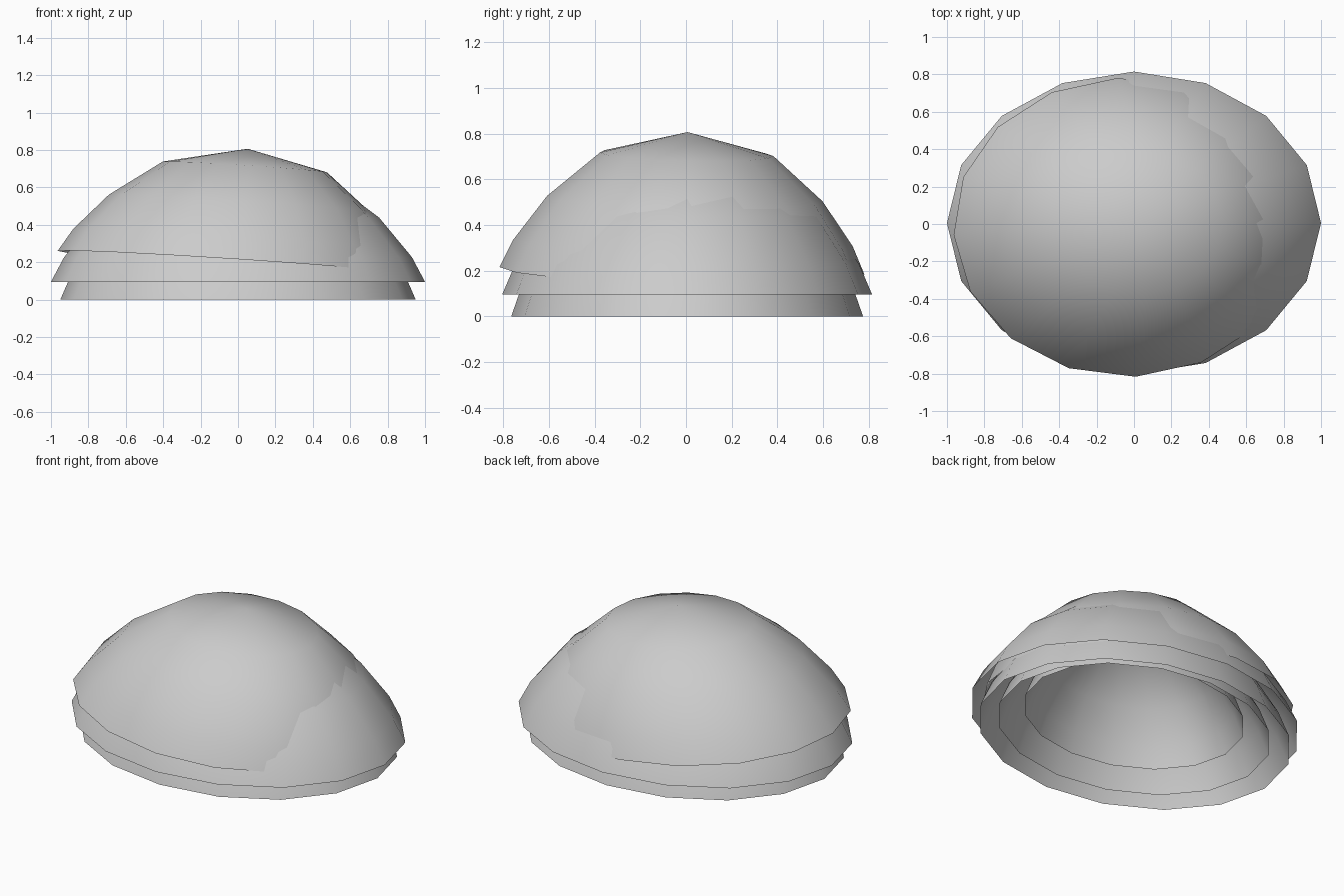
import bpy
import bmesh
import math
from mathutils import Euler, Matrix

if "Cube" in bpy.data.objects:
    bpy.data.objects.remove(bpy.data.objects["Cube"])

SEGMENTS = 16

grey = bpy.data.materials.new("light_grey")
grey.use_nodes = True
colour = (0.6, 0.6, 0.6, 1.0)
grey.diffuse_color = colour
grey.node_tree.nodes["Principled BSDF"].inputs["Base Color"].default_value = colour

# Dome profile as (radius, height) fractions from rim towards the apex
PROFILE = [(1, 0), (0.93, 0.2), (0.755, 0.52), (0.475, 0.84)]


def shell(name, size, location, turn=(0, 0, 0)):
    """Open-bottomed unit dome, turned first and then squashed to size."""
    bm = bmesh.new()
    rings = []
    for r, h in PROFILE:
        ring = []
        for i in range(SEGMENTS):
            a = math.tau * i / SEGMENTS
            ring.append(bm.verts.new((r * math.cos(a), r * math.sin(a), h)))
        rings.append(ring)
    apex = bm.verts.new((0, 0, 1))
    for i in range(SEGMENTS):
        j = (i + 1) % SEGMENTS
        for low, high in zip(rings, rings[1:]):
            bm.faces.new((low[i], low[j], high[j], high[i]))
        bm.faces.new((rings[-1][i], rings[-1][j], apex))
    for face in bm.faces:
        face.smooth = True
    bm.transform(Matrix.Diagonal((*size, 1)) @ Euler(turn).to_matrix().to_4x4())
    mesh = bpy.data.meshes.new(name)
    bm.to_mesh(mesh)
    bm.free()
    mesh.materials.append(grey)
    obj = bpy.data.objects.new(name, mesh)
    obj.location = location
    bpy.context.collection.objects.link(obj)


# Outer layers, the top one slightly tilted and turned
shell("bottom_shell", (0.95, 0.77, 0.77), (0, 0.005, 0))
shell("middle_shell", (1.0, 0.81, 0.66), (0, 0.005, 0.095))
shell("top_shell", (0.93, 0.80, 0.61), (-0.04, -0.018, 0.2), (-0.026, 0.1, 0.05))

# Smaller layers nested inside
shell("inner_shell", (0.83, 0.67, 0.7), (0, 0, 0.035))
shell("core_shell", (0.67, 0.545, 0.59), (0, 0, 0.12))
